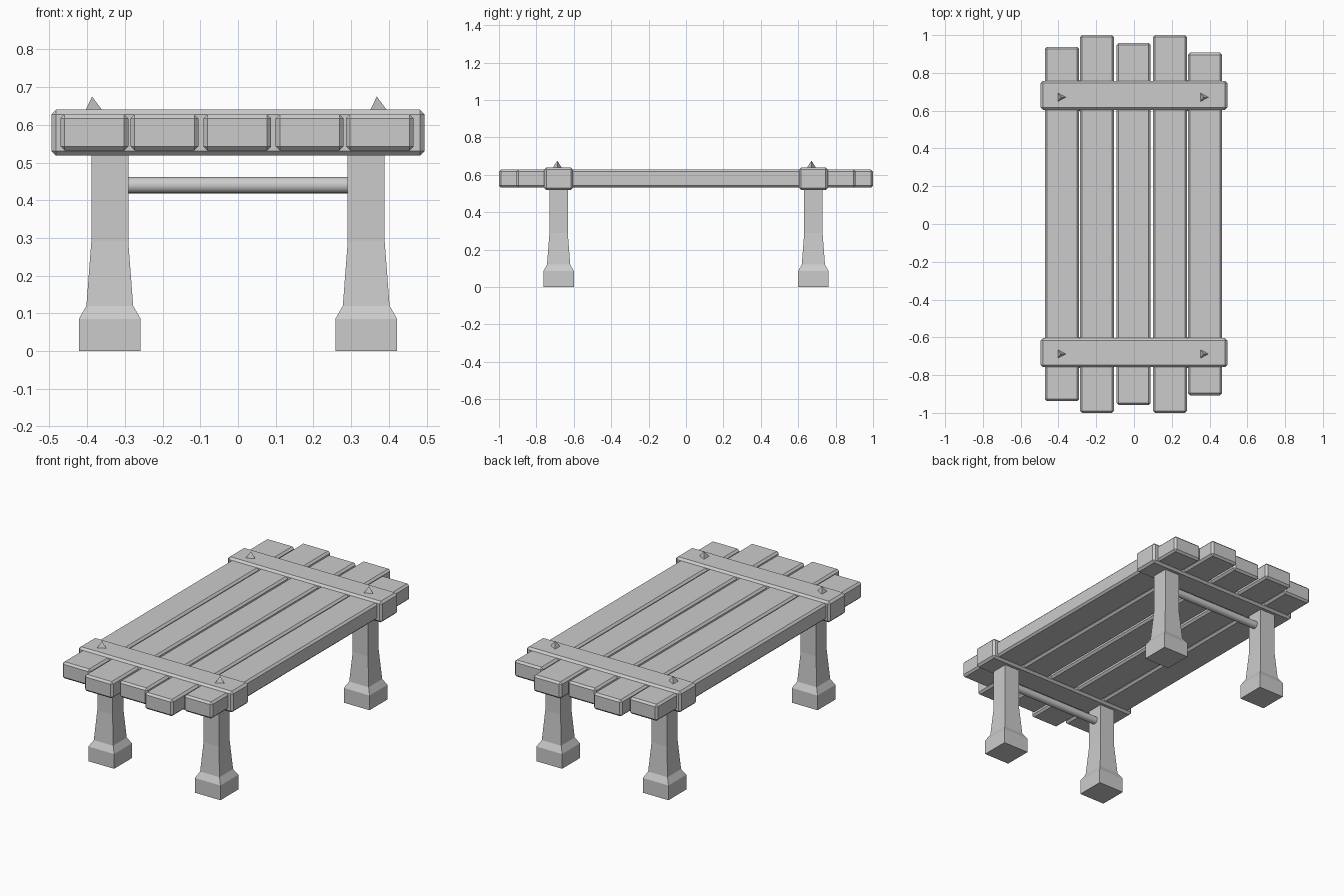
import bpy, bmesh
from math import pi

if "Cube" in bpy.data.objects:
    bpy.data.objects.remove(bpy.data.objects["Cube"])


def finish(name, bm):
    bmesh.ops.recalc_face_normals(bm, faces=bm.faces)
    mesh = bpy.data.meshes.new(name)
    bm.to_mesh(mesh)
    bm.free()
    obj = bpy.data.objects.new(name, mesh)
    bpy.context.collection.objects.link(obj)
    return obj


def chamfered_box(name, x0, x1, y0, y1, z0, z1, chamfer):
    bm = bmesh.new()
    bmesh.ops.create_cube(bm, size=1)
    bmesh.ops.scale(bm, vec=(x1 - x0, y1 - y0, z1 - z0), verts=bm.verts)
    bmesh.ops.translate(bm, vec=((x0 + x1) / 2, (y0 + y1) / 2, (z0 + z1) / 2), verts=bm.verts)
    bmesh.ops.bevel(bm, geom=bm.edges[:], offset=chamfer, segments=1, affect='EDGES')
    return finish(name, bm)


def square_leg(name, x, y, profile):
    # stack of square rings (half width, height)
    bm = bmesh.new()
    rings = [[bm.verts.new((x + sx * h, y + sy * h, z))
              for sx, sy in ((-1, -1), (1, -1), (1, 1), (-1, 1))] for h, z in profile]
    for a, b in zip(rings, rings[1:]):
        for i in range(4):
            j = (i + 1) % 4
            bm.faces.new((a[i], a[j], b[j], b[i]))
    bm.faces.new(rings[0])
    bm.faces.new(rings[-1])
    return finish(name, bm)


# tabletop planks: centre x, half length
for i, (x, half) in enumerate([(-0.381, 0.938), (-0.195, 1.0), (-0.002, 0.958),
                               (0.19, 1.0), (0.376, 0.907)]):
    chamfered_box(f"plank_{i + 1}", x - 0.09, x + 0.09, -half, half, 0.532, 0.628, 0.011)

LEG = [(0.082, 0), (0.082, 0.085), (0.062, 0.12), (0.049, 0.29), (0.049, 0.53)]

for side, s in (("front", -1), ("back", 1)):
    y = 0.681 * s
    # cross batten clamping the planks
    chamfered_box(f"{side}_batten", -0.494, 0.494, y - 0.077, y + 0.077, 0.518, 0.64, 0.012)

    # legs
    for label, sx in (("left", -1), ("right", 1)):
        square_leg(f"{side}_{label}_leg", 0.34 * sx, y, LEG)

    # round stretcher between the legs
    bpy.ops.mesh.primitive_cylinder_add(vertices=16, radius=0.022, depth=0.6,
                                        location=(0, y, 0.44), rotation=(0, pi / 2, 0))
    bpy.context.object.name = f"{side}_stretcher"
    bpy.ops.object.shade_smooth_by_angle()

    # three-sided spikes on the batten
    for label, x in (("left", -0.387), ("right", 0.368)):
        bm = bmesh.new()
        py = 0.671 if s > 0 else -0.688
        base = [bm.verts.new((x + dx, py + dy, 0.635))
                for dx, dy in ((0.03, 0), (-0.019, 0.026), (-0.019, -0.026))]
        tip = bm.verts.new((x, py, 0.675))
        bm.faces.new(base)
        for i in range(3):
            bm.faces.new((base[i], base[(i + 1) % 3], tip))
        finish(f"{side}_{label}_spike", bm)
